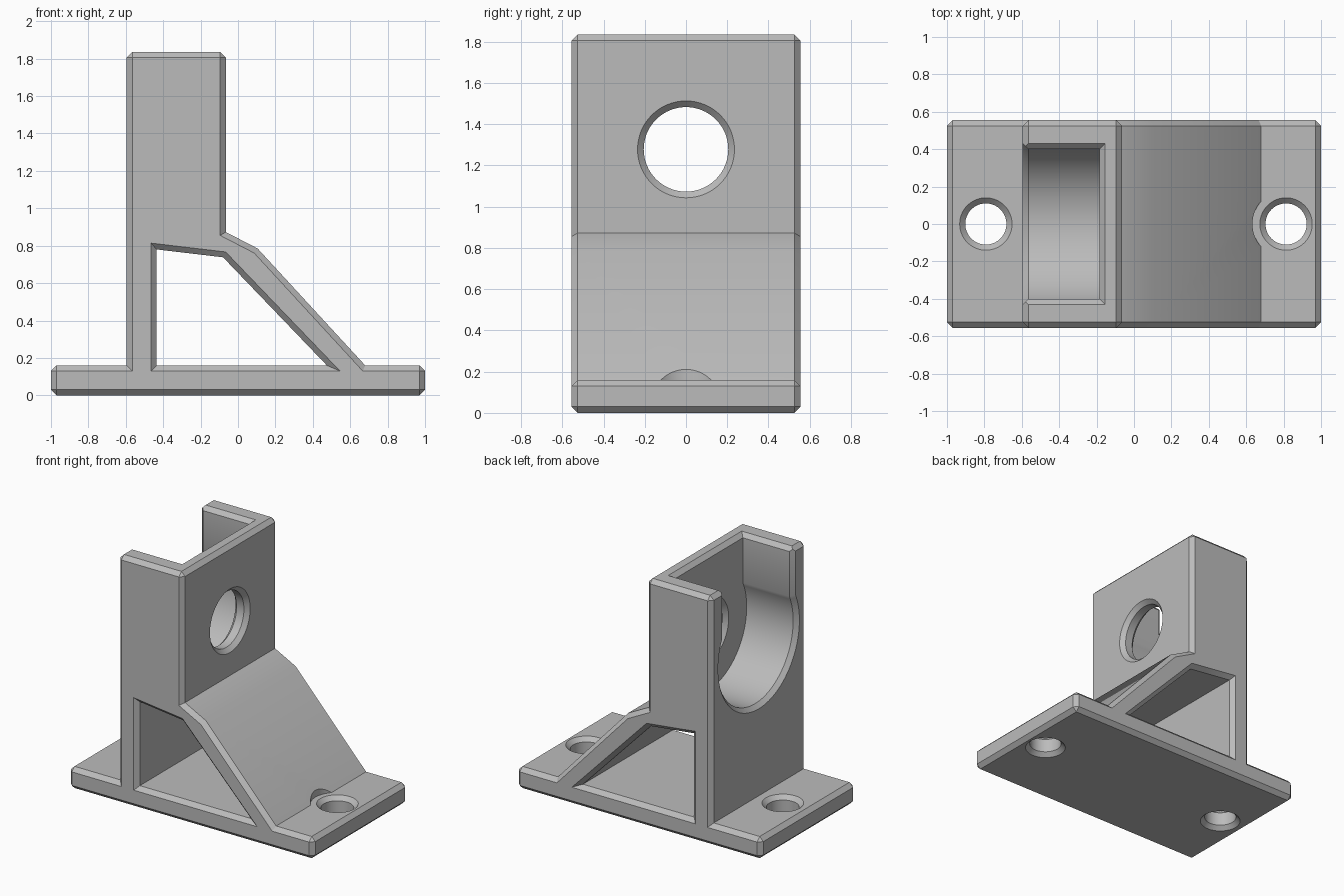
import bpy, bmesh, math
from mathutils import Vector

if "Cube" in bpy.data.objects:
    bpy.data.objects.remove(bpy.data.objects["Cube"], do_unlink=True)

CH = 0.03          # chamfer size used everywhere
HALF = 0.555       # half depth
BASE, TOP = 0.16, 1.835
BORE_Z = 1.278

grey = bpy.data.materials.new("grey plastic")
grey.use_nodes = True
colour = (0.5, 0.5, 0.5, 1)
grey.diffuse_color = colour
grey.node_tree.nodes["Principled BSDF"].inputs["Base Color"].default_value = colour


def offset(points, d):
    """Mitred outward offset of a counter-clockwise outline."""
    pts = [Vector(p) for p in points]
    out = []
    for i, p in enumerate(pts):
        a = (p - pts[i - 1]).normalized()
        b = (pts[(i + 1) % len(pts)] - p).normalized()
        na, nb = Vector((a.y, -a.x)), Vector((b.y, -b.x))
        out.append(p + (na + nb) * d / (1 + na.dot(nb)))
    return out


def loft(name, outline, axis, stations):
    """Solid through offset copies of an outline, at (position, offset) stations."""
    place = {"x": lambda u, v, w: (w, u, v),
             "y": lambda u, v, w: (u, w, v),
             "z": lambda u, v, w: (u, v, w)}[axis]
    bm = bmesh.new()
    rings = [[bm.verts.new(place(p.x, p.y, w)) for p in offset(outline, d)]
             for w, d in stations]
    for r, s in zip(rings, rings[1:]):
        for i in range(len(r)):
            bm.faces.new((r[i - 1], r[i], s[i], s[i - 1]))
    bm.faces.new(rings[0])
    bm.faces.new(rings[-1])
    bmesh.ops.recalc_face_normals(bm, faces=bm.faces)
    mesh = bpy.data.meshes.new(name)
    bm.to_mesh(mesh)
    bm.free()
    mesh.materials.append(grey)
    ob = bpy.data.objects.new(name, mesh)
    bpy.context.collection.objects.link(ob)
    return ob


def arc(cu, cv, r, start, end, n):
    return [(cu + r * math.cos(start + (end - start) * i / n),
             cv + r * math.sin(start + (end - start) * i / n)) for i in range(n + 1)]


def circle(cu, cv, r):
    return arc(cu, cv, r, 0, math.tau, 64)[:-1]


# Bracket body: base plate, upright and sloping brace in one profile
profile = [(-1, 0), (1, 0), (1, BASE), (0.68, BASE), (0.105, 0.785), (-0.065, 0.873),
           (-0.065, TOP), (-0.595, TOP), (-0.595, BASE), (-1, BASE)]
body = loft("bracket_body", profile, "y", [(-HALF, 0), (HALF, 0)])

# Chamfer the end outlines and the square outer corners
square = [profile[i] for i in (0, 1, 2, 6, 7, 9)]
bm = bmesh.new()
bm.from_mesh(body.data)


def chamfered(edge):
    a, b = (v.co for v in edge.verts)
    if abs(a.y - b.y) < 0.01:
        return True
    return any(math.dist((a.x, a.z), c) < 0.001 for c in square)


bmesh.ops.bevel(bm, geom=[e for e in bm.edges if chamfered(e)], offset=CH,
                segments=1, affect="EDGES", clamp_overlap=False)
bm.to_mesh(body.data)
bm.free()


def cut(cutter):
    cutter.hide_render = True
    mod = body.modifiers.new("cut", "BOOLEAN")
    mod.operation, mod.solver, mod.object = "DIFFERENCE", "EXACT", cutter
    bpy.context.view_layer.objects.active = body
    bpy.ops.object.modifier_apply(modifier=mod.name)
    bpy.data.objects.remove(cutter, do_unlink=True)


# Window under the brace, right through the depth
window = [(-0.435, BASE), (0.475, BASE), (-0.08, 0.738), (-0.435, 0.78)]
cut(loft("window_cutter", window, "y",
         [(-HALF - CH, 2 * CH), (-HALF + CH, 0), (HALF - CH, 0), (HALF + CH, 2 * CH)]))

# Round-bottomed pocket, slightly wider than the slot above it
R, SLOT = 0.445, 0.40
lip = math.acos(SLOT / R)
pocket = arc(0, BORE_Z, R, -math.pi - lip, lip, 64) + [(SLOT, 2.2), (-SLOT, 2.2)]
cut(loft("pocket_cutter", pocket, "x", [(-0.625, 2 * CH), (-0.565, 0), (-0.185, 0)]))
rim = [(-0.9, -SLOT), (-0.185, -SLOT), (-0.185, SLOT), (-0.9, SLOT)]
cut(loft("rim_cutter", rim, "z", [(TOP - CH, 0), (TOP + CH, 2 * CH)]))

# Hole through the upright wall
cut(loft("bore_cutter", circle(0, BORE_Z, 0.205), "x",
         [(-0.215, 2 * CH), (-0.155, 0), (-0.095, 0), (-0.035, 2 * CH)]))

# Screw holes in the base, the one by the brace with head clearance
ends = [(-CH, 2 * CH), (CH, 0), (BASE - CH, 0)]
cut(loft("rear_screw_cutter", circle(-0.792, 0, 0.11), "z", ends + [(BASE + CH, 2 * CH)]))
cut(loft("front_screw_cutter", circle(0.813, 0, 0.11), "z",
         ends + [(BASE, CH), (BASE, 0.07), (0.4, 0.07)]))

bpy.ops.object.select_all(action="DESELECT")
body.select_set(True)
bpy.context.view_layer.objects.active = body
bpy.ops.object.shade_smooth_by_angle(angle=math.radians(30))
